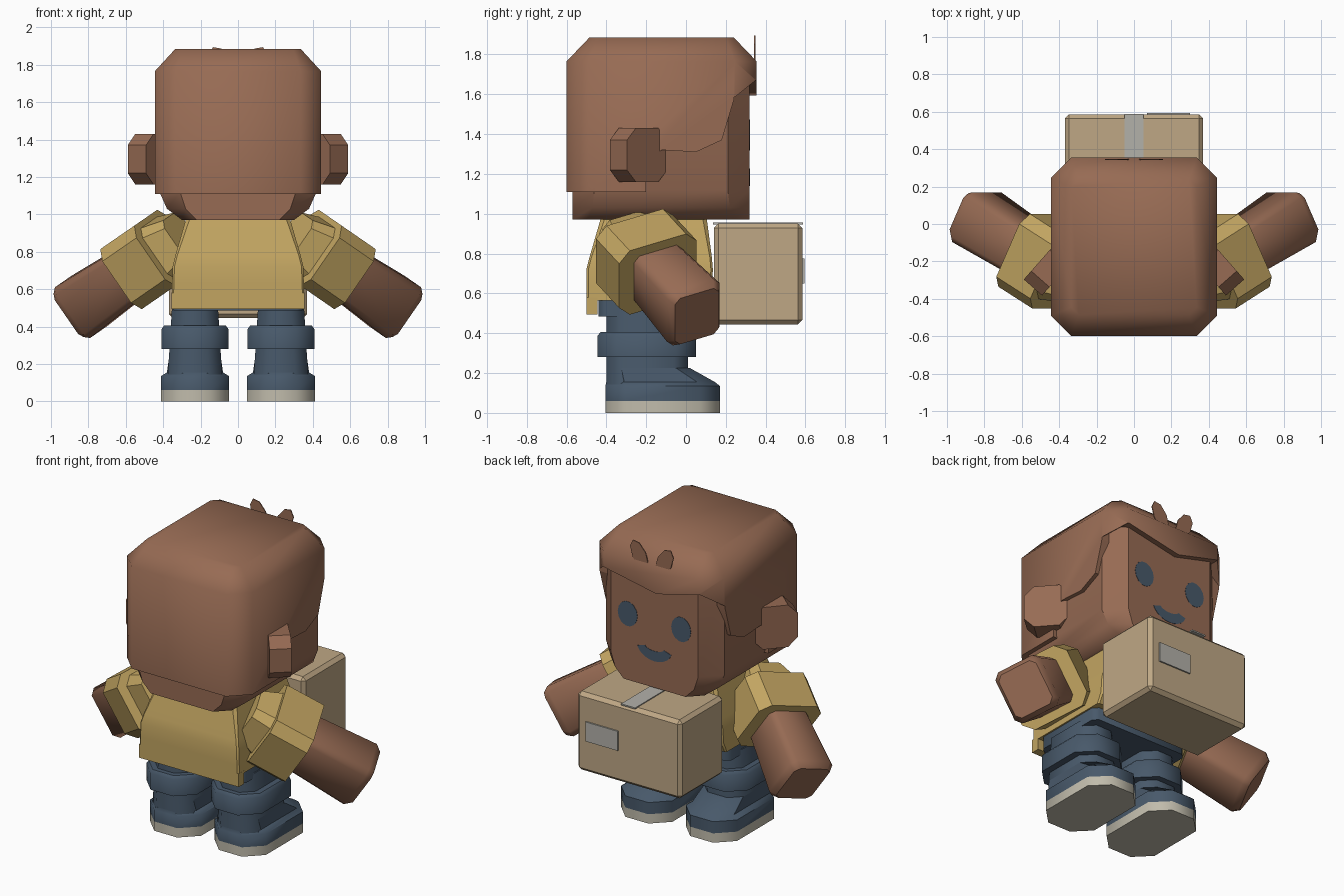
import bpy, bmesh, math
from mathutils import Matrix, Vector

if "Cube" in bpy.data.objects:
    bpy.data.objects.remove(bpy.data.objects["Cube"], do_unlink=True)


def material(name, r, g, b):
    m = bpy.data.materials.new(name)
    m.use_nodes = True
    m.diffuse_color = (r, g, b, 1)
    m.node_tree.nodes["Principled BSDF"].inputs["Base Color"].default_value = (r, g, b, 1)
    return m


SKIN = material("warm_brown", 0.31, 0.147, 0.088)
SHIRT = material("mustard_yellow", 0.54, 0.375, 0.12)
DENIM = material("slate_blue", 0.065, 0.10, 0.145)
SOLE = material("pale_sole", 0.53, 0.50, 0.41)
CARD = material("cardboard", 0.52, 0.39, 0.235)
TAPE = material("tape_grey", 0.45, 0.44, 0.40)


def finish(bm, name, mat, angle, matrix=None, flip=1):
    """Turn a bmesh into a shaded object, optionally placed and mirrored in x."""
    if matrix:
        bm.transform(matrix)
    if flip < 0:
        bm.transform(Matrix.Scale(-1, 4, (1, 0, 0)))
    bmesh.ops.recalc_face_normals(bm, faces=bm.faces)
    mesh = bpy.data.meshes.new(name)
    bm.to_mesh(mesh)
    bm.free()
    mesh.materials.append(mat)
    ob = bpy.data.objects.new(name, mesh)
    bpy.context.collection.objects.link(ob)
    smooth(ob, angle)
    return ob


def smooth(ob, angle):
    bpy.ops.object.select_all(action='DESELECT')
    ob.select_set(True)
    bpy.context.view_layer.objects.active = ob
    bpy.ops.object.shade_smooth_by_angle(angle=math.radians(angle))


def skin_rings(rings):
    """Join equal-length rings of points into a closed solid."""
    bm = bmesh.new()
    loops = [[bm.verts.new(p) for p in ring] for ring in rings]
    n = len(loops[0])
    for a, b in zip(loops, loops[1:]):
        for i in range(n):
            j = (i + 1) % n
            bm.faces.new((a[i], a[j], b[j], b[i]))
    bm.faces.new(loops[0])
    bm.faces.new(loops[-1])
    return bm


def loft(name, mat, levels, cx=0, angle=50, matrix=None, flip=1):
    """Stack cut-corner rectangles: (z, half width, y min, y max, corner)."""
    rings = []
    for z, h, y0, y1, c in levels:
        pts = [(h - c, y0), (h, y0 + c), (h, y1 - c), (h - c, y1)]
        pts += [(-x, y) for x, y in reversed(pts)]
        rings.append([(cx + x, y, z) for x, y in pts])
    return finish(skin_rings(rings), name, mat, angle, matrix, flip)


def prism(name, mat, pts, y0, y1, matrix=None):
    """Extrude an (x, z) outline along y."""
    rings = [[(x, y, z) for x, z in pts] for y in (y0, y1)]
    return finish(skin_rings(rings), name, mat, 30, matrix)


def block(name, mat, lo, hi, bevel=0):
    bm = bmesh.new()
    bmesh.ops.create_cube(bm, size=1)
    lo, hi = Vector(lo), Vector(hi)
    for v in bm.verts:
        v.co = Vector(a * b for a, b in zip(v.co, hi - lo)) + (lo + hi) / 2
    if bevel:
        bmesh.ops.bevel(bm, geom=bm.edges[:], offset=bevel, segments=1, affect='EDGES')
    return finish(bm, name, mat, 30)


def frame(x, y, z, origin):
    m = Matrix((x, y, z)).transposed().to_4x4()
    m.translation = origin
    return m


def carve(ob, cutters, angle):
    for c in cutters:
        mod = ob.modifiers.new("cut", 'BOOLEAN')
        mod.operation, mod.object, mod.solver = 'DIFFERENCE', c, 'EXACT'
    dg = bpy.context.evaluated_depsgraph_get()
    mesh = bpy.data.meshes.new_from_object(ob.evaluated_get(dg))
    ob.modifiers.clear()
    ob.data = mesh
    for c in cutters:
        bpy.data.objects.remove(c, do_unlink=True)
    smooth(ob, angle)


def ellipse(cx, cz, rx, rz, n):
    return [(cx + rx * math.cos(math.tau * i / n), cz + rz * math.sin(math.tau * i / n))
            for i in range(n)]


# Head with a flat face and a jaw that narrows sideways
loft("head", SKIN, [(0.97, 0.30, -0.57, 0.32, 0.08), (1.03, 0.38, -0.57, 0.32, 0.10),
                    (1.12, 0.42, -0.57, 0.32, 0.11), (1.78, 0.42, -0.57, 0.32, 0.11)], angle=40)

# Hair cap, carved along the temples and the fringe
hair = loft("hair", SKIN, [(1.11, 0.445, -0.60, 0.355, 0.11), (1.765, 0.445, -0.60, 0.355, 0.11),
                           (1.885, 0.335, -0.485, 0.24, 0.04)])
quarter = Matrix.Rotation(math.pi / 2, 4, 'Z')
temple_cut = prism("temple_cut", SKIN, [(-0.2, 1.0), (-0.2, 1.28), (-0.12, 1.32), (0.05, 1.31),
                                        (0.18, 1.37), (0.24, 1.57), (0.27, 1.57), (0.27, 1.0)],
                   -1, 1, quarter)
fringe_cut = prism("fringe_cut", SKIN, [(-0.6, 0.9), (0.6, 0.9), (0.6, 1.46), (0.34, 1.67),
                                        (-0.04, 1.595), (-0.34, 1.67), (-0.6, 1.46)], 0.24, 0.8)
carve(hair, [temple_cut, fringe_cut], 50)

# Two upright flat tufts on the front edge of the hair
for side, label in ((1, "left"), (-1, "right")):
    lean = (Matrix.Translation((side * 0.09, 0.345, 1.81))
            @ Matrix.Rotation(side * math.radians(28), 4, 'Y'))
    prism(label + "_hair_tuft", SKIN, ellipse(0, 0, 0.052, 0.095, 8), -0.003, 0.003, lean)

# Face: eyes and smile as thin plates
for side, label in ((1, "left"), (-1, "right")):
    prism(label + "_eye", DENIM, ellipse(side * 0.19, 1.395, 0.07, 0.08, 14), 0.317, 0.322)
arc = [math.radians(195 + 15 * i) for i in range(11)]
smile = [(0.125 * math.cos(a), 1.235 + 0.095 * math.sin(a)) for a in arc]
smile += [(0.07 * math.cos(a), 1.235 + 0.03 * math.sin(a)) for a in reversed(arc)]
prism("mouth", DENIM, smile, 0.317, 0.322)

# Shirt and hips
loft("shirt", SHIRT, [(0.565, 0.355, -0.5, 0.10, 0.01), (0.63, 0.352, -0.5, 0.13, 0.01),
                      (0.72, 0.35, -0.5, 0.135, 0.01), (0.78, 0.335, -0.485, 0.13, 0.01),
                      (0.97, 0.28, -0.43, 0.105, 0.02)], angle=20)
block("shirt_tail", SHIRT, (-0.355, -0.5, 0.495), (0.355, -0.445, 0.58))
loft("hips", DENIM, [(0.485, 0.345, -0.44, 0.06, 0.03), (0.62, 0.345, -0.44, 0.06, 0.03)])

# Arm axes: across, up, and along towards the hand
along = Vector((1, 0.64, -0.69)).normalized()
upward = Vector((-along.z, 0, along.x)).normalized()
across = upward.cross(along)
arm_frame = frame(across, upward, along, (0.87, 0.055, 0.485))
ear_out = Vector((0.75, 0.66, 0)).normalized()
ear_frame = frame(Vector((-ear_out.y, ear_out.x, 0)), Vector((0, 0, 1)), ear_out,
                  (0.50, -0.195, 1.295))


def section(z, wide, tall, c):
    return (z, wide, -tall, tall, c)


for side, label in ((1, "left"), (-1, "right")):
    # Ear
    loft(label + "_ear", SKIN, [section(-0.13, 0.135, 0.135, 0.06), section(0, 0.135, 0.135, 0.06)],
         matrix=ear_frame, flip=side, angle=40)
    # Arm and sleeve
    loft(label + "_arm", SKIN, [section(-0.6, 0.13, 0.135, 0.03), section(-0.04, 0.15, 0.165, 0.035),
                                section(0, 0.125, 0.14, 0.03)], matrix=arm_frame, flip=side)
    loft(label + "_sleeve_cuff", SHIRT, [section(-0.67, 0.22, 0.195, 0.06),
                                         section(-0.42, 0.22, 0.195, 0.06)],
         matrix=arm_frame, flip=side, angle=20)
    loft(label + "_sleeve", SHIRT, [section(-0.79, 0.12, 0.13, 0.04), section(-0.65, 0.17, 0.17, 0.05)],
         matrix=arm_frame, flip=side, angle=20)
    # Leg, rolled trouser cuff, shoe and sole
    x = side * 0.23
    loft(label + "_leg", DENIM, [(0.12, 0.147, -0.40, 0.01, 0.07), (0.30, 0.135, -0.40, 0.01, 0.07),
                                 (0.52, 0.122, -0.40, 0.0, 0.07)], cx=x)
    loft(label + "_trouser_cuff", DENIM, [(0.28, 0.18, -0.445, 0.05, 0.10),
                                          (0.385, 0.18, -0.445, 0.05, 0.10),
                                          (0.405, 0.165, -0.43, 0.035, 0.09)], cx=x, angle=46)
    loft(label + "_shoe", DENIM, [(0.06, 0.182, -0.405, 0.17, 0.10), (0.135, 0.182, -0.405, 0.17, 0.10),
                                  (0.155, 0.15, -0.40, 0.145, 0.09),
                                  (0.225, 0.14, -0.395, 0.02, 0.07)], cx=x, angle=46)
    loft(label + "_sole", SOLE, [(0, 0.182, -0.405, 0.17, 0.10), (0.06, 0.182, -0.405, 0.17, 0.10)], cx=x)

# Carried parcel with tape and a label plate
block("parcel", CARD, (-0.37, 0.14, 0.445), (0.37, 0.585, 0.95), 0.022)
block("parcel_tape", TAPE, (-0.05, 0.135, 0.947), (0.05, 0.588, 0.956))
block("parcel_label", TAPE, (0.07, 0.585, 0.65), (0.30, 0.594, 0.775))
